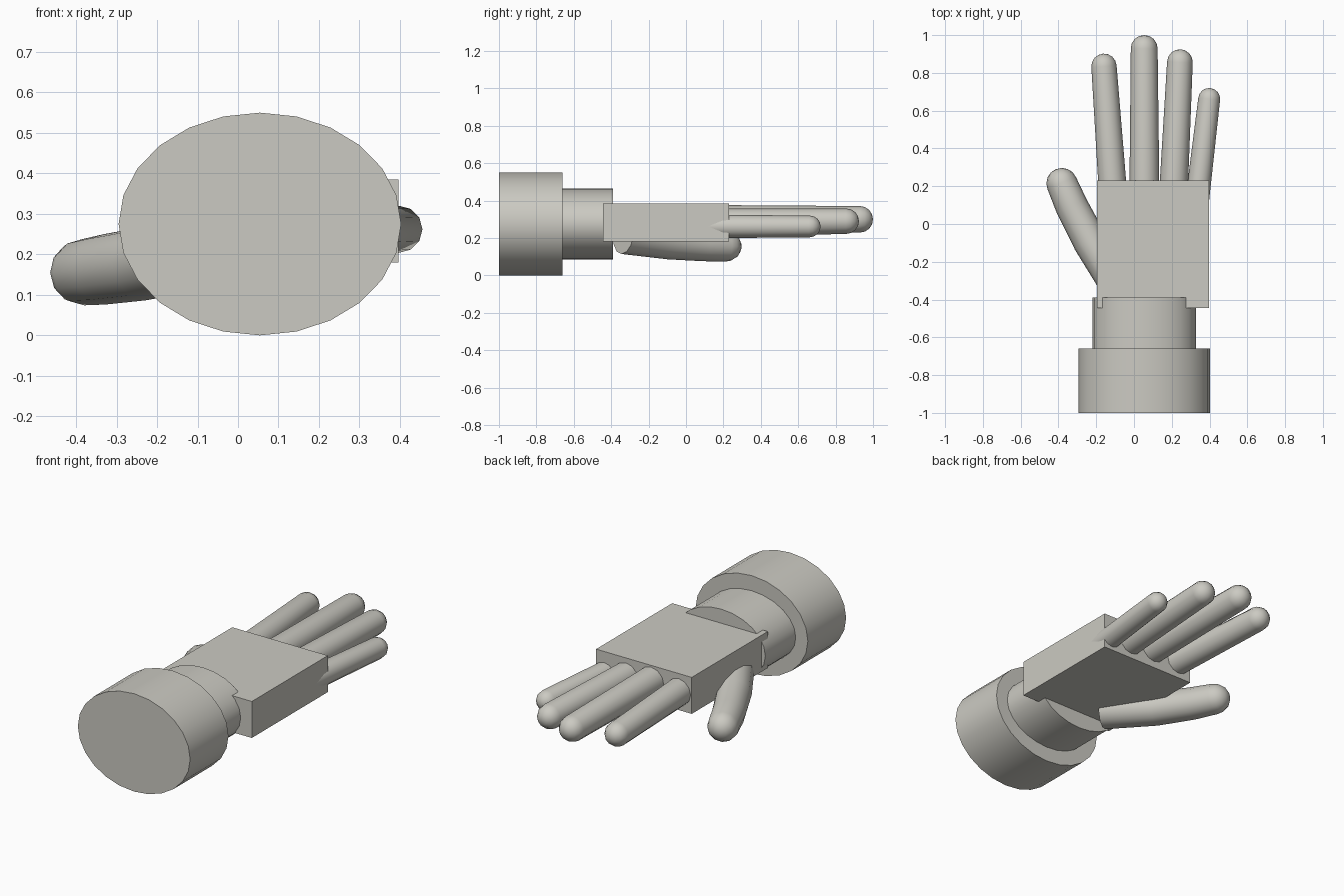
import bpy, bmesh, math
from mathutils import Vector

cube = bpy.data.objects.get("Cube")
if cube:
    bpy.data.objects.remove(cube, do_unlink=True)

mat = bpy.data.materials.new("warm_grey")
mat.use_nodes = True
GREY = (0.6, 0.59, 0.54, 1)
mat.diffuse_color = GREY
mat.node_tree.nodes["Principled BSDF"].inputs["Base Color"].default_value = GREY


def finish(name, bm, smooth=True):
    bmesh.ops.recalc_face_normals(bm, faces=bm.faces)
    mesh = bpy.data.meshes.new(name)
    bm.to_mesh(mesh)
    bm.free()
    mesh.materials.append(mat)
    obj = bpy.data.objects.new(name, mesh)
    bpy.context.collection.objects.link(obj)
    if smooth:
        bpy.ops.object.select_all(action='DESELECT')
        obj.select_set(True)
        bpy.context.view_layer.objects.active = obj
        bpy.ops.object.shade_smooth_by_angle(angle=math.radians(40))
    return obj


def loft(name, stations, sides, dome=False):
    """Skin rings (centre, x radius, z radius) along a path, with an optional round tip."""
    pts = [Vector(s[0]) for s in stations]
    last = len(pts) - 1
    rings = []
    for i, (_, rx, rz) in enumerate(stations):
        ahead = pts[min(i + 1, last)] - pts[i]
        behind = pts[i] - pts[max(i - 1, 0)]
        rings.append((pts[i], (ahead.normalized() + behind.normalized()).normalized(), rx, rz))
    if dome:
        p, t, rx, rz = rings[-1]
        for k in range(1, 4):
            a = k * math.pi / 8
            rings.append((p + t * rx * math.sin(a), t, rx * math.cos(a), rz * math.cos(a)))
    bm = bmesh.new()
    loops = []
    for p, t, rx, rz in rings:
        side = t.cross(Vector((0, 0, 1))).normalized()
        up = side.cross(t)
        loops.append([bm.verts.new(p + side * rx * math.cos(a) + up * rz * math.sin(a))
                      for a in (2 * math.pi * j / sides for j in range(sides))])
    for a, b in zip(loops, loops[1:]):
        for j in range(sides):
            k = (j + 1) % sides
            bm.faces.new((a[j], a[k], b[k], b[j]))
    bm.faces.new(loops[0])
    if dome:
        tip = bm.verts.new(pts[-1] + rings[-1][1] * stations[-1][1])
        for j in range(sides):
            bm.faces.new((loops[-1][j], loops[-1][(j + 1) % sides], tip))
    else:
        bm.faces.new(loops[-1])
    return finish(name, bm)


# Oval cuff and narrower wrist
for name, y0, y1, rx, rz in (("cuff", -1, -0.66, 0.349, 0.275),
                             ("wrist", -0.66, -0.39, 0.274, 0.19)):
    loft(name, [((0.054, y, 0.275), rx, rz) for y in (y0, y1)], 24)

# Flat box palm
bm = bmesh.new()
bmesh.ops.create_cube(bm, size=1)
for v in bm.verts:
    v.co = Vector((0.1, -0.107, 0.283)) + v.co * Vector((0.594, 0.675, 0.205))
finish("palm", bm, smooth=False)

# Tapered fingers: knuckle x, z, radius, then tip x, y, z, radius
fingers = {
    "index_finger": (-0.116, 0.283, 0.076, -0.159, 0.835, 0.29, 0.067),
    "middle_finger": (0.055, 0.297, 0.081, 0.054, 0.929, 0.3, 0.071),
    "ring_finger": (0.212, 0.283, 0.077, 0.243, 0.857, 0.29, 0.068),
    "little_finger": (0.347, 0.262, 0.063, 0.398, 0.662, 0.262, 0.058),
}
for name, (x0, z0, r0, x1, y1, z1, r1) in fingers.items():
    knuckle, tip = Vector((x0, 0.23, z0)), Vector((x1, y1, z1))
    root = knuckle + (knuckle - tip) * 0.3
    loft(name, [(root, r0, r0), (tip, r1, r1)], 12, dome=True)

# Bent thumb, rooted under the palm
thumb = [((-0.075, -0.335, 0.212), 0.098), ((-0.233, -0.092, 0.177), 0.091),
         ((-0.329, 0.092, 0.163), 0.087), ((-0.382, 0.215, 0.156), 0.082)]
loft("thumb", [(p, r, r) for p, r in thumb], 12, dome=True)
